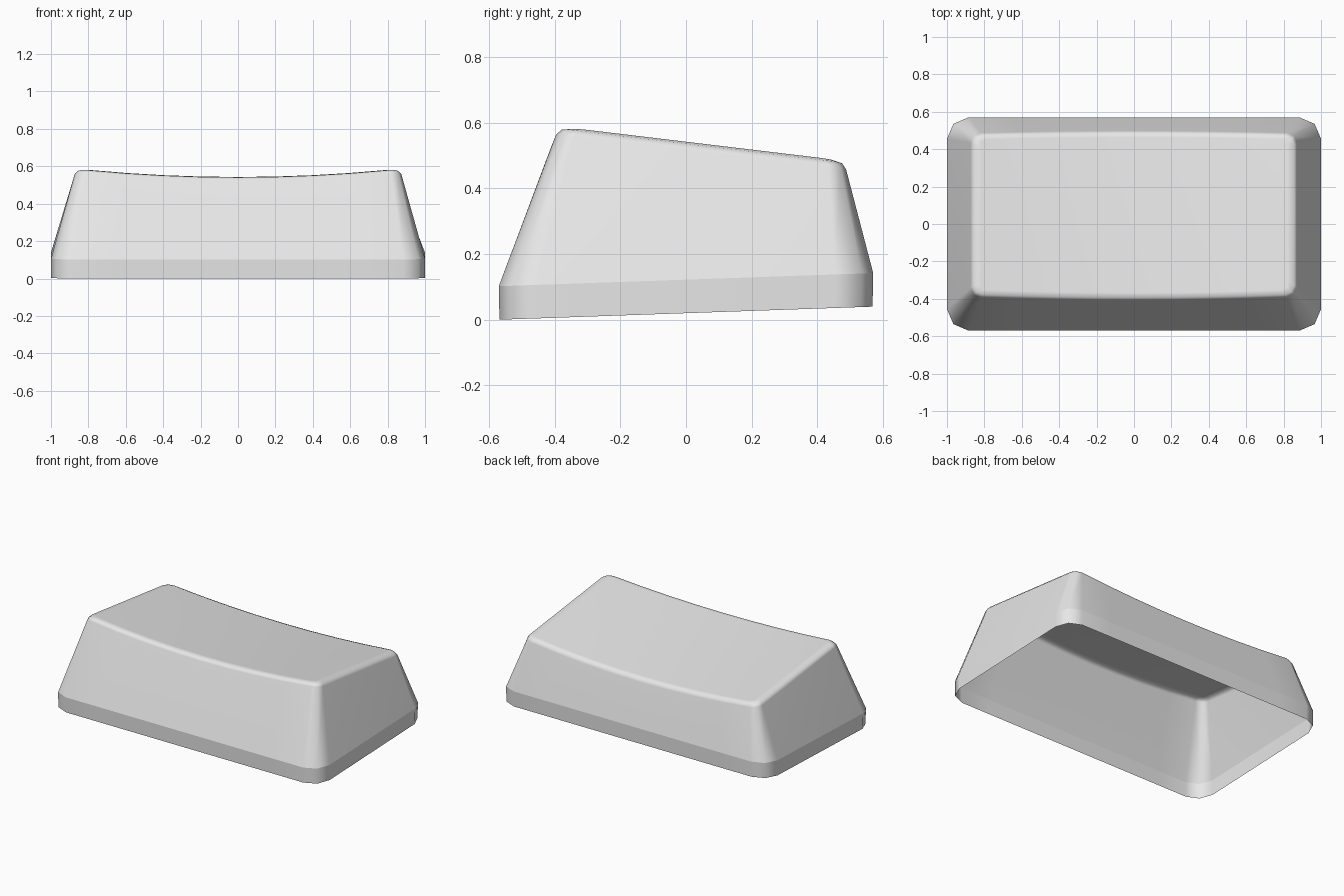
import bpy
import bmesh

default = bpy.data.objects.get("Cube")
if default:
    bpy.data.objects.remove(default, do_unlink=True)

COLUMNS = 8   # segments along the curved long edges
DISH = 0.043  # depth of the cylindrical scoop


def drop(x):
    return DISH * max(0, 1 - (x / 0.83) ** 2)


def skirt_z(height):
    return lambda x, y: 0.02 + height + 0.035 * y


def top_z(offset):
    return lambda x, y: 0.542 - 0.12 * y - drop(x) - offset


def row(half_x, y, radius, inward, bow):
    """One long edge with its two rounded corners, from -x to +x."""
    corner = [(-half_x, y + inward * radius),
              (-half_x + radius * 0.3, y + inward * radius * 0.3)]
    reach = half_x - radius
    points = list(corner)
    for i in range(COLUMNS + 1):
        x = reach * (2 * i / COLUMNS - 1)
        points.append((x, y - inward * bow * drop(x)))
    return points + [(-x, y) for x, y in reversed(corner)]


def ring(bm, half_x, front, back, radius, height, curved):
    """Rounded rectangle, counter-clockwise from above."""
    points = row(half_x, front, radius, 1, 0.38 * curved)
    points += reversed(row(half_x, back, radius, -1, 0.26 * curved))
    return [bm.verts.new((x, y, height(x, y))) for x, y in points]


bm = bmesh.new()
rings = [
    ring(bm, 1.0, -0.568, 0.568, 0.115, skirt_z(0), 0),           # open rim
    ring(bm, 1.0, -0.57, 0.57, 0.115, skirt_z(0.102), 0),         # skirt line
    ring(bm, 0.873, -0.395, 0.487, 0.055, top_z(0.024), 1),       # shoulder
    ring(bm, 0.857, -0.377, 0.474, 0.05, top_z(0.006), 1),        # soft edge
    ring(bm, 0.83, -0.35, 0.452, 0.04, top_z(0), 1),              # top border
]

# Walls
for lower, upper in zip(rings, rings[1:]):
    count = len(lower)
    for i in range(count):
        j = (i + 1) % count
        bm.faces.new((lower[i], lower[j], upper[j], upper[i]))

# Scooped top made of front-to-back strips
top = rings[-1]
half = len(top) // 2
front, back = top[:half], top[half:][::-1]
for i in range(half - 1):
    bm.faces.new((front[i], front[i + 1], back[i + 1], back[i]))

# Smooth everywhere except the crease above the skirt
for face in bm.faces:
    face.smooth = True
skirt = rings[1]
for i, vert in enumerate(skirt):
    bm.edges.get((vert, skirt[(i + 1) % len(skirt)])).smooth = False

mesh = bpy.data.meshes.new("keycap_shell")
bm.to_mesh(mesh)
bm.free()
keycap = bpy.data.objects.new("keycap_shell", mesh)
bpy.context.collection.objects.link(keycap)

# Keep the broad faces flat-looking beside the narrow soft edges
weighted = keycap.modifiers.new("Weighted normals", 'WEIGHTED_NORMAL')
weighted.keep_sharp = True

# Plain grey plastic
color = (0.8, 0.8, 0.8, 1)
plastic = bpy.data.materials.new("light grey plastic")
plastic.use_nodes = True
plastic.diffuse_color = color
plastic.node_tree.nodes["Principled BSDF"].inputs["Base Color"].default_value = color
mesh.materials.append(plastic)
